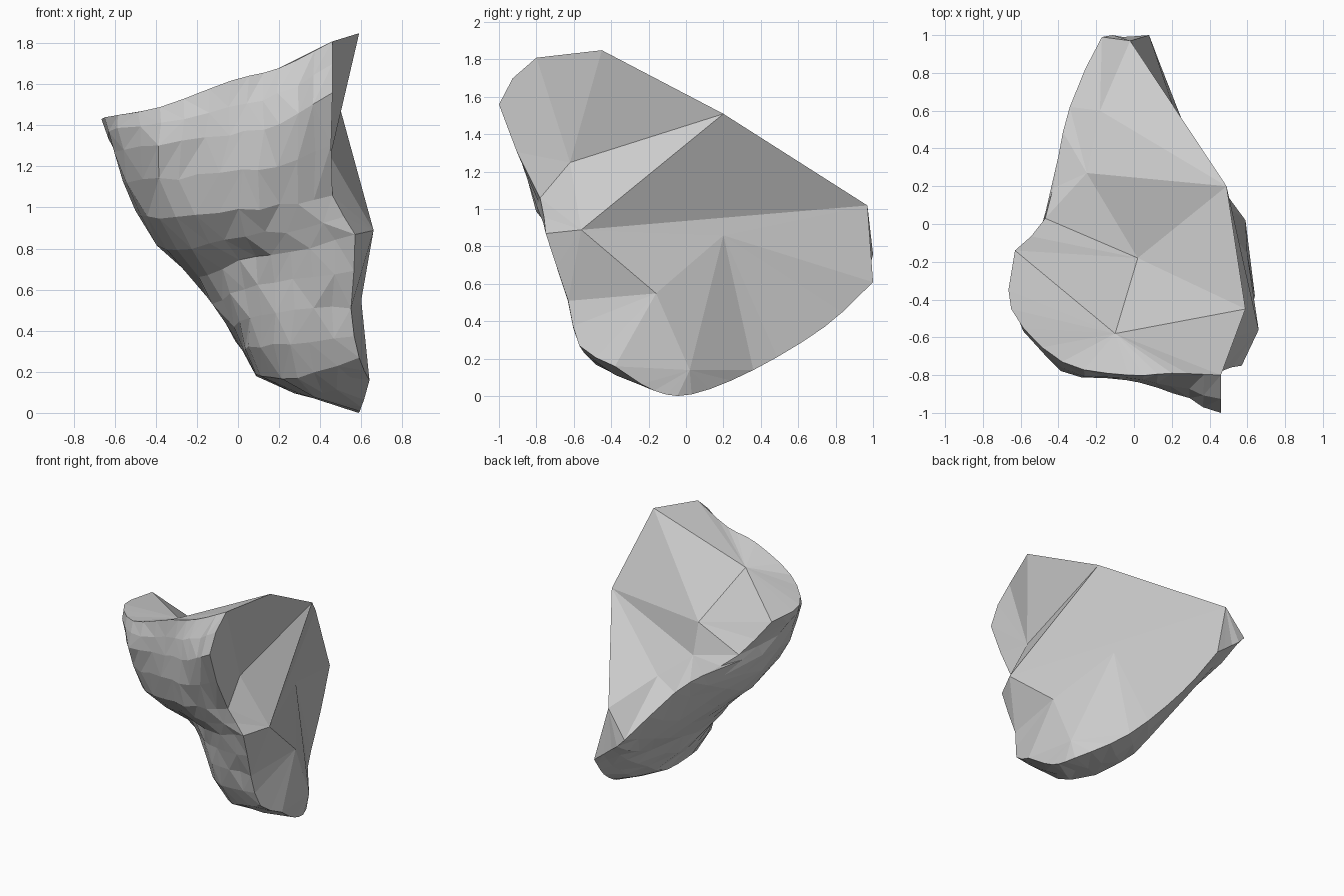
import bpy, bmesh, random
from mathutils import Vector

if "Cube" in bpy.data.objects:
    bpy.data.objects.remove(bpy.data.objects["Cube"])

random.seed(4)
SU, SV = 3, 2  # facets per control cell along / down the weathered face

# Weathered face: rows run from the right front edge round to the back left edge
rows = [
    [(.46, -.80, 1.80), (.20, -.79, 1.67), (-.03, -.80, 1.61), (-.38, -.73, 1.48), (-.65, -.45, 1.43), (-.63, -.14, 1.41)],
    [(.46, -1.0, 1.55), (.20, -.89, 1.40), (-.05, -.83, 1.35), (-.38, -.77, 1.30), (-.61, -.44, 1.26), (-.47, .03, 1.18)],
    [(.46, -.78, 1.05), (.20, -.80, 1.00), (-.10, -.76, .97), (-.38, -.62, .94), (-.50, -.20, .97), (-.40, .36, 1.13)],
    [(.57, -.75, .86), (.26, -.68, .77), (.00, -.52, .73), (-.20, -.33, .65), (-.31, .06, .75), (-.34, .62, 1.08)],
    [(.55, -.63, .50), (.27, -.61, .50), (.05, -.46, .45), (-.05, -.16, .42), (-.12, .38, .59), (-.17, .99, .81)],
    [(.59, -.57, .26), (.28, -.48, .17), (.11, -.29, .18), (.09, .10, .18), (.04, .55, .40), (-.06, .99, .71)],
    [(.64, -.38, .15), (.60, -.17, .02), (.56, .03, 0), (.34, .36, .13), (.18, .74, .36), (.08, 1.0, .60)],
]


def refine(points, n):
    """Catmull-Rom curve through the points with n steps per span."""
    p = [Vector(q) for q in points]
    p = [p[0] * 2 - p[1]] + p + [p[-1] * 2 - p[-2]]
    out = []
    for i in range(1, len(p) - 2):
        a, b, c, d = p[i - 1:i + 3]
        for k in range(n):
            t = k / n
            out.append(.5 * (2 * b + (c - a) * t + (2 * a - 5 * b + 4 * c - d) * t * t
                             + (3 * b - a - 3 * c + d) * t ** 3))
    return out + [p[-2]]


wide = [refine(r, SU) for r in rows]
cols = [refine(c, SV) for c in zip(*wide)]
nu, nv = len(cols), len(cols[0])

bm = bmesh.new()
grid = []
for i, col in enumerate(cols):
    line = []
    for j, p in enumerate(col):
        if 0 < i < nu - 1 and 0 < j < nv - 1:  # roughen the inside only
            p = p + Vector([random.uniform(-.01, .01) for _ in range(3)])
        p.y = max(-1, min(1, p.y))
        line.append(bm.verts.new(p))
    grid.append(line)

for i in range(nu - 1):
    for j in range(nv - 1):
        a, b, c, d = grid[i][j], grid[i + 1][j], grid[i + 1][j + 1], grid[i][j + 1]
        tris = ((a, b, c), (a, c, d)) if random.random() < .5 else ((a, b, d), (b, c, d))
        for t in tris:
            bm.faces.new(t)

# Flat broken faces: a few key corners
corner = {
    'A': (.59, -.45, 1.84), 'B': (.49, .20, 1.50), 'C': (-.02, .97, 1.01),
    'E': (.66, -.56, .88), 'F': (.60, -.16, .54), 'G': (.35, .20, .85),
    'H': (.45, -.62, 1.24), 'J': (-.10, -.58, 1.52), 'K': (.02, -.18, 1.22),
    'L': (-.25, .27, 1.21), 'M': (-.18, .60, 1.16), 'N': (.59, .02, .13),
}
V = {k: bm.verts.new(p) for k, p in corner.items()}

# Patch edges, and their control points by name (r = right, b = bottom, t = top, k = back)
edge = {'r': (grid[0], SV), 'k': (grid[-1], SV),
        't': ([c[0] for c in grid], SU), 'b': ([c[-1] for c in grid], SU)}


def get(name):
    if name in V:
        return V[name]
    verts, step = edge[name[0]]
    return verts[int(name[1]) * step]


def fan(hub, side, start, end):
    verts, step = edge[side]
    for i in range(start * step, end * step):
        bm.faces.new((V[hub], verts[i], verts[i + 1]))


for args in (('H', 'r', 0, 2), ('E', 'r', 2, 4), ('F', 'r', 4, 6), ('N', 'b', 0, 3), ('G', 'b', 3, 5),
             ('J', 't', 0, 5), ('K', 'k', 0, 1), ('L', 'k', 1, 3), ('M', 'k', 3, 4), ('C', 'k', 4, 6)):
    fan(*args)

for tri in ('A H r0', 'A B H', 'H B E', 'H E r2', 'E B C', 'E C G', 'E G F', 'E F r4',
            'F b0 N', 'F G N', 'G N b3', 'G C b5',
            'J A t0', 'J A K', 'J K t5', 'K A B', 'K B L', 'K L k1', 'L B M', 'L M k3', 'M B C', 'M C k4'):
    bm.faces.new([get(n) for n in tri.split()])

bmesh.ops.recalc_face_normals(bm, faces=bm.faces)
low = min(v.co.z for v in bm.verts)
bmesh.ops.translate(bm, verts=bm.verts, vec=(0, 0, -low))

mesh = bpy.data.meshes.new("rock_fragment")
bm.to_mesh(mesh)
bm.free()
bpy.context.collection.objects.link(bpy.data.objects.new("rock_fragment", mesh))
